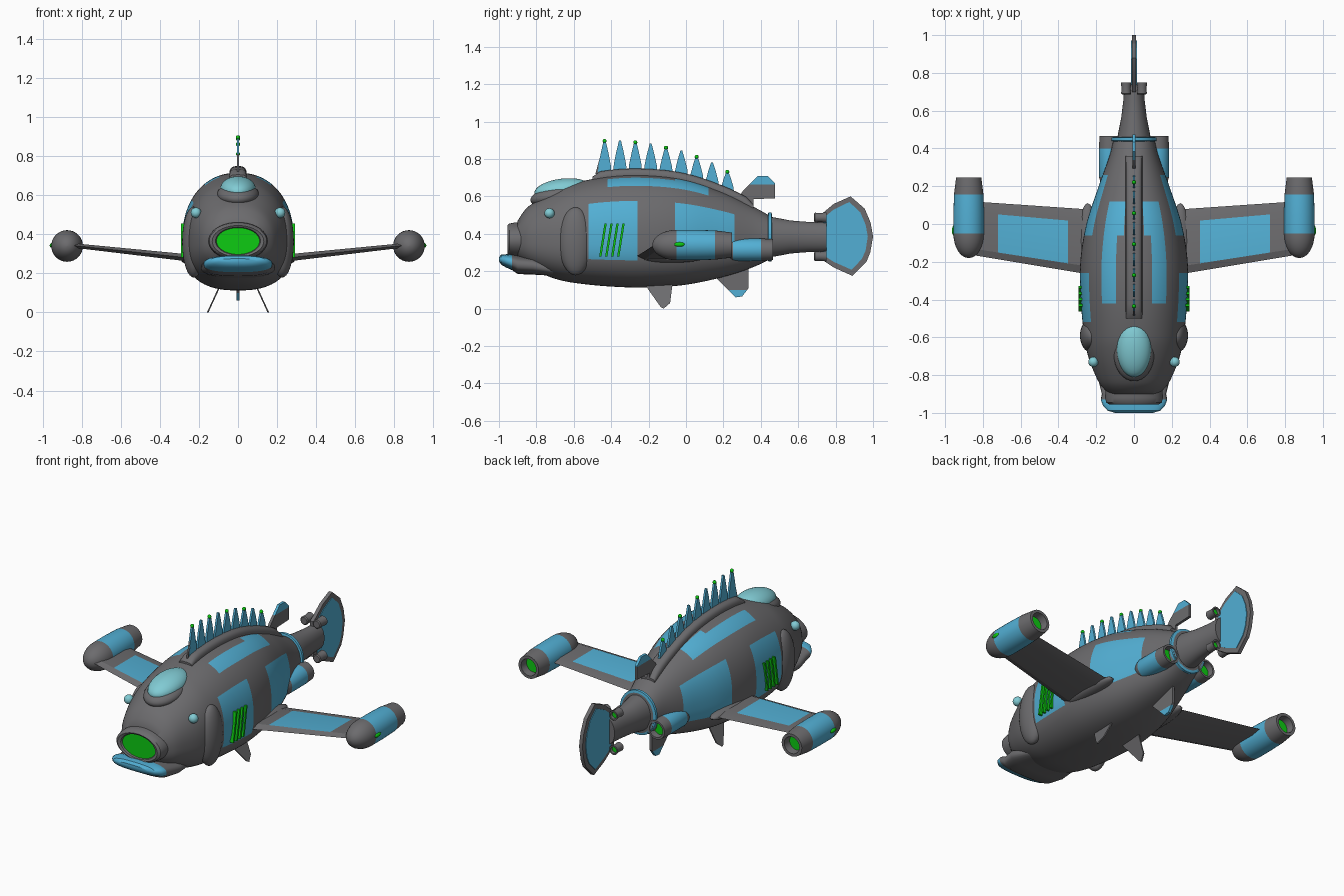
import bpy, bmesh, math
from mathutils import Matrix

if "Cube" in bpy.data.objects:
    bpy.data.objects.remove(bpy.data.objects["Cube"])

GREY, BLUE, GREEN, CYAN = range(4)
MATS = []
for label, col in (("hull grey", (.15, .148, .155)), ("panel blue", (.085, .43, .66)),
                   ("glow green", (.004, .6, .006)), ("glass cyan", (.22, .6, .66))):
    m = bpy.data.materials.new(label)
    m.diffuse_color = (*col, 1)
    m.use_nodes = True
    m.node_tree.nodes["Principled BSDF"].inputs["Base Color"].default_value = m.diffuse_color
    MATS.append(m)


def finish(name, bm, angle=35):
    bmesh.ops.recalc_face_normals(bm, faces=bm.faces[:])
    me = bpy.data.meshes.new(name)
    bm.to_mesh(me)
    bm.free()
    for m in MATS:
        me.materials.append(m)
    me.shade_smooth()
    me.set_sharp_from_angle(angle=math.radians(angle))
    ob = bpy.data.objects.new(name, me)
    bpy.context.collection.objects.link(ob)
    return ob


def spow(v, p):
    return math.copysign(abs(v) ** p, v)


def loft(name, secs, rule, caps=(GREY, GREY), x=0, seg=32, n_top=2, n_bot=2):
    """Skin along y; secs are (y, half width, centre z, height above, height below)."""
    bm = bmesh.new()
    rings = []
    for y, w, zc, up, dn in secs:
        ring = []
        for k in range(seg):
            t = 2 * math.pi * k / seg
            c, s = math.cos(t), math.sin(t)
            n, h = (n_top, up) if s >= 0 else (n_bot, dn)
            ring.append(bm.verts.new((x + w * spow(c, 2 / n), y, zc + h * spow(s, 2 / n))))
        rings.append(ring)
    for i in range(len(rings) - 1):
        a, b = rings[i], rings[i + 1]
        for k in range(seg):
            j = (k + 1) % seg
            f = bm.faces.new((a[k], a[j], b[j], b[k]))
            t = 2 * math.pi * (k + .5) / seg
            lat = math.degrees(math.asin(math.sin(t)))      # -90 belly, 90 back
            f.material_index = rule(i, (secs[i][0] + secs[i + 1][0]) / 2, lat)
    bm.faces.new(rings[0]).material_index = caps[0]
    bm.faces.new(rings[-1]).material_index = caps[1]
    return finish(name, bm)


def tube(name, x, z, prof, blue, end=GREY):
    """Round part along y from (y, radius) pairs, blue between two y values."""
    return loft(name, [(y, r, z, r, r) for y, r in prof],
                lambda i, y, lat: BLUE if blue[0] < y < blue[1] and prof[i][1] > .04 else GREY,
                (GREY, end), x)


def fin(name, outline, thick, mat=GREY, split=None, above=True, place=lambda y, z: 0):
    """Flat blade in the y-z plane, blue on one side of height split."""
    bm = bmesh.new()
    a, b = ([bm.verts.new((place(y, z) + s * thick / 2, y, z)) for y, z in outline] for s in (-1, 1))
    n = len(outline)
    bm.faces.new(a)
    bm.faces.new(b)
    for i in range(n):
        bm.faces.new((a[i], a[(i + 1) % n], b[(i + 1) % n], b[i]))
    if split is not None:
        bmesh.ops.bisect_plane(bm, geom=bm.verts[:] + bm.edges[:] + bm.faces[:],
                               plane_co=(0, 0, split), plane_no=(0, 0, 1))
    for f in bm.faces:
        up = split is not None and (f.calc_center_median().z > split) == above
        f.material_index = BLUE if up else mat
    return finish(name, bm, 20)


def ball(name, loc, rad, mat, rot=0, seg=24):
    bm = bmesh.new()
    mtx = Matrix.Translation(loc) @ Matrix.Rotation(rot, 4, 'X') @ Matrix.Diagonal((*rad, 1))
    bmesh.ops.create_uvsphere(bm, u_segments=seg, v_segments=seg // 2, radius=1, matrix=mtx)
    for f in bm.faces:
        f.material_index = mat
    return finish(name, bm, 60)


# hull stations: y, half width, top z, bottom z
HULL = [(-.9, .13, .47, .27), (-.86, .172, .53, .235), (-.8, .205, .575, .2), (-.7, .243, .63, .16),
        (-.6, .263, .67, .138), (-.4, .282, .708, .118), (-.2, .284, .713, .113), (0, .252, .688, .128),
        (.2, .187, .622, .17), (.36, .13, .545, .222), (.46, .105, .49, .27)]


def hull_at(y):
    """Smooth cubic interpolation of the hull stations."""
    i = max(k for k in range(len(HULL) - 1) if HULL[k][0] <= y + 1e-6)
    p = [HULL[min(max(i + d, 0), len(HULL) - 1)] for d in (-1, 0, 1, 2)]
    h = p[2][0] - p[1][0]
    t = (y - p[1][0]) / h
    out = []
    for c in (1, 2, 3):
        m0 = (p[2][c] - p[0][c]) / (p[2][0] - p[0][0]) * h
        m1 = (p[3][c] - p[1][c]) / (p[3][0] - p[1][0]) * h
        out.append((2 * t**3 - 3 * t**2 + 1) * p[1][c] + (t**3 - 2 * t**2 + t) * m0
                   + (3 * t**2 - 2 * t**3) * p[2][c] + (t**3 - t**2) * m1)
    return out


def hull_paint(i, y, lat):
    side = -20 < lat < 35 and (-.52 < y < -.26 or -.06 < y < .26)
    back = -.42 < y < .12 and 55 < lat < (72.5 if y < -.06 else 80)
    return BLUE if side or back else GREY


secs = []
for k in range(69):
    y = -.9 + .02 * k
    w, top, bot = hull_at(y)
    secs.append((y, w, .365, top - .365, .365 - bot))
loft("hull", secs, hull_paint, seg=144, n_top=2.2, n_bot=2.5)

# mouth ring with glowing throat, and lower jaw with blue lip
loft("mouth", [(y, w, .365, h, h) for y, w, h in
               ((-.85, .15, .1), (-.92, .153, .095), (-.945, .147, .089), (-.955, .132, .08),
                (-.95, .115, .071), (-.94, .11, .068))], lambda i, y, l: GREY, (GREY, GREEN), seg=48)
JAW = ((-1, .1, .265, .01), (-.988, .14, .262, .027), (-.96, .165, .255, .036), (-.93, .176, .248, .042),
       (-.9, .17, .235, .05), (-.82, .19, .23, .048), (-.7, .16, .205, .03))
loft("lower_jaw", [(y, w, z, h, h) for y, w, z, h in JAW],
     lambda i, y, l: BLUE if y < -.93 else GREY, (BLUE, GREY), n_top=2.6, n_bot=2.6)

# cockpit canopy and rim
ball("canopy_rim", (0, -.69, .605), (.107, .145, .055), GREY, .2, 32)
ball("canopy", (0, -.66, .633), (.091, .152, .062), CYAN, .12, 32)

# raised back ridge
ridge = []
for k in range(23):
    y = -.5 + .86 * k / 22
    top = hull_at(y)[1]
    ridge.append((y, .044, top - .01, .022 if k in (0, 22) else .044, .03))
loft("back_ridge", ridge, lambda i, y, l: GREY, n_top=3)

# row of spines, every other one tipped with a light
fin("spine_front_edge", [(-.485, .72), (-.44, .88), (-.43, .72)], .009)
PEAKS = (.9, .9, .893, .882, .864, .845, .815, .782, .735)
for k, zt in enumerate(PEAKS):
    y = -.435 + .082 * k
    zb = hull_at(y)[1] - .01
    h = zt - zb
    fin("spine", [(y - .037, zb), (y - .033, zb + .35 * h), (y - .02, zb + .68 * h), (y - .005, zt),
                  (y + .005, zt), (y + .02, zb + .68 * h), (y + .033, zb + .35 * h), (y + .037, zb)],
        .012, BLUE)
    if k % 2 == 0:
        ball("spine_light", (0, y, zt - .004), (.011, .011, .011), GREEN, seg=12)

# rear back fin, belly fin
fin("rear_back_fin", [(.27, .58), (.305, .63), (.385, .71), (.435, .71), (.475, .67), (.475, .59),
                      (.36, .585), (.36, .53)], .016, split=.665)
fin("belly_fin", [(.14, .2), (.15, .175), (.265, .06), (.3, .065), (.335, .11), (.335, .25)], .016,
    split=.1, above=False)

# tail stem, collar and tail fin
loft("tail_stem", [(y, w, .383, h, h) for y, w, h in
                   ((.42, .09, .11), (.47, .086, .105), (.56, .068, .088), (.66, .056, .08), (.75, .05, .078))],
     lambda i, y, l: GREY)
loft("tail_collar", [(y, w, .383, h, h) for y, w, h in
                     ((.437, .105, .118), (.441, .12, .132), (.457, .12, .132), (.461, .105, .118))],
     lambda i, y, l: BLUE, seg=48)
fin("tail_fin", [(.7, .49), (.73, .51), (.79, .56), (.88, .6), (.955, .535), (.987, .46), (1, .385),
                 (.985, .3), (.965, .25), (.89, .175), (.79, .22), (.73, .26), (.7, .28)], .022)
fin("tail_fin_panel", [(.735, .485), (.79, .53), (.873, .57), (.932, .515), (.96, .45), (.972, .385),
                       (.96, .31), (.94, .265), (.885, .208), (.79, .25), (.735, .285)], .03, BLUE)

for s in (-1, 1):
    # head details
    ball("eye", (s * .215, -.73, .51), (.027, .027, .027), CYAN)
    ball("gill_cover", (s * .226, -.59, .36), (.06, .09, .182), GREY, seg=32)
    for k in range(4):
        y = -.458 + .032 * k
        fin("gill_light", [(y - .006, .28), (y + .006, .28), (y + .034, .455), (y + .022, .455)],
            .03, GREEN, place=lambda y, z: s * .278)

    # wing with a blue upper panel
    bm = bmesh.new()
    rows = []
    for x in (.2, .35, .72, .84):
        u = (x - .28) / .51
        y0, y1, z, t = -.26 + .085 * u, .08 + .035 * u, .282 + .055 * u, .018 - .006 * u
        rows.append([bm.verts.new((s * x, y0 + f * (y1 - y0), z + d * t)) for f, d in
                     ((0, 0), (.12, 1), (.8, 1), (1, 0), (.8, -1), (.12, -1))])
    for i in range(3):
        for k in range(6):
            j = (k + 1) % 6
            f = bm.faces.new((rows[i][k], rows[i][j], rows[i + 1][j], rows[i + 1][k]))
            f.material_index = BLUE if (i, k) == (1, 1) else GREY
    bm.faces.new(rows[0])
    bm.faces.new(rows[-1])
    finish("wing", bm, 15)
    ball("wing_fairing", (s * .245, -.09, .277), (.05, .2, .032), GREY)

    # wing tip engine pod
    nose = [(-.18 + .13 * (1 - math.cos(a)), .08 * math.sin(a) + .001)
            for a in (math.pi / 2 * k / 8 for k in range(9))]
    tube("wing_pod", s * .875, .34, nose + [(.05, .081), (.155, .078), (.245, .067), (.245, .05), (.2, .046)],
         (-.05, .155), GREEN)
    ball("pod_light", (s * .95, -.035, .343), (.014, .03, .013), GREEN)

    # hull thruster beside the tail
    tube("tail_thruster", s * .126, .315, [(.16, .01), (.2, .045), (.25, .06), (.4, .06), (.465, .056),
                                           (.465, .044), (.43, .04)], (.25, .4), GREEN)
    # small steering nozzles at the tail
    for z in (.487, .28):
        tube("tail_nozzle", s * .042, z, [(.685, .02), (.69, .026), (.72, .024), (.75, .028), (.75, .02),
                                          (.735, .018)], (9, 9), GREEN)
    # splayed lower fin
    fin("lower_fin", [(-.23, .15), (-.2, .1), (-.135, .008), (-.12, 0), (-.085, .03), (-.07, .15)], .008,
        place=lambda y, z: s * (.155 - .46 * z))
